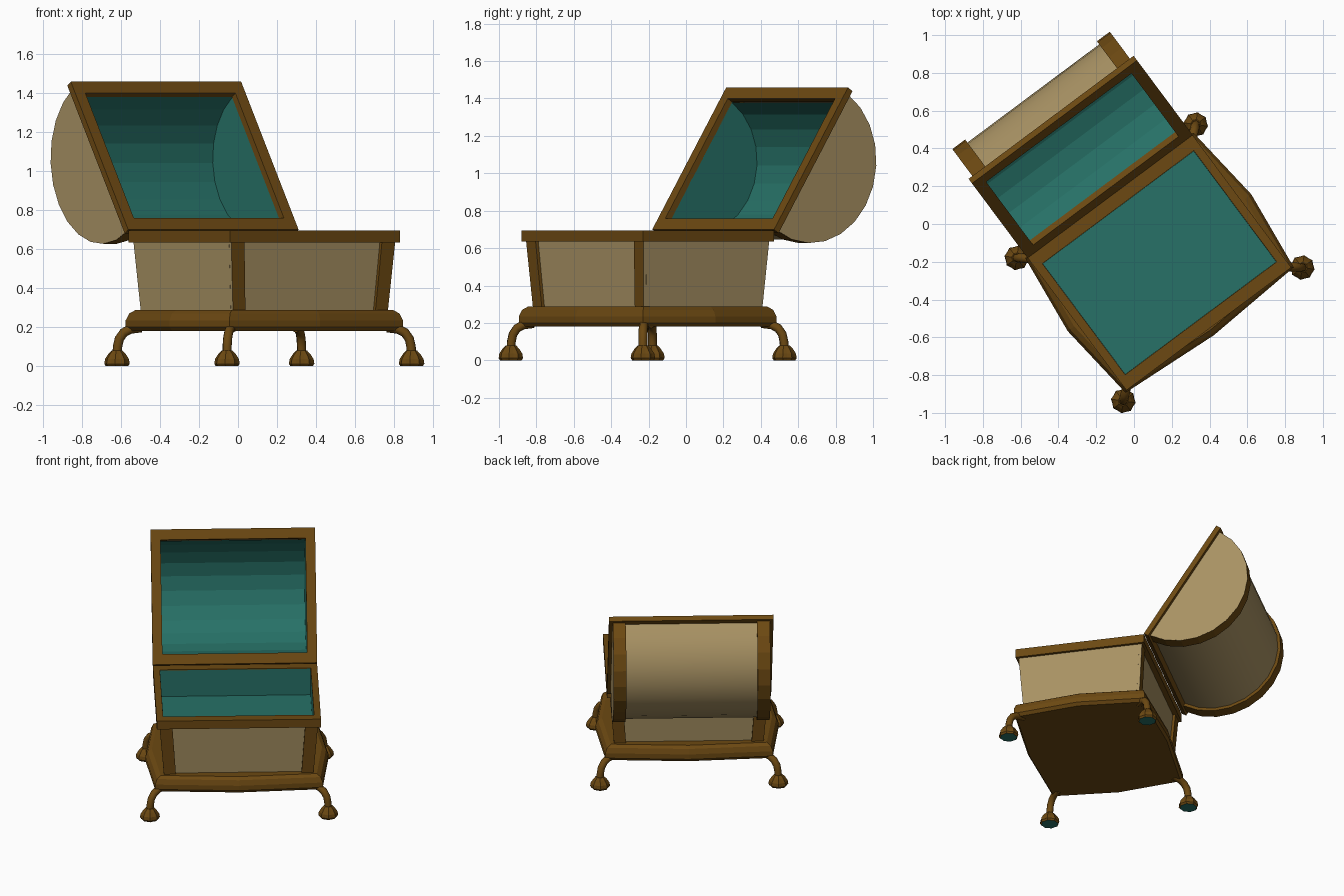
import bpy, bmesh, math
from mathutils import Matrix, Vector

if "Cube" in bpy.data.objects:
    bpy.data.objects.remove(bpy.data.objects["Cube"])


def material(name, rgb):
    m = bpy.data.materials.new(name)
    m.diffuse_color = (*rgb, 1)
    m.use_nodes = True
    m.node_tree.nodes["Principled BSDF"].inputs["Base Color"].default_value = m.diffuse_color
    return m


BROWN = material("dark_bronze", (0.15, 0.066, 0.006))
TAN = material("tan_panel", (0.39, 0.285, 0.125))
TEAL = material("teal_lining", (0.02, 0.165, 0.135))

CHEST = Matrix.Translation((0.135, -0.205, 0)) @ Matrix.Rotation(math.radians(36.7), 4, 'Z')
# Lid frame: x along the hinge, y up the opened lid, -z out of its back
LID = CHEST @ Matrix.Translation((0, 0.437, 0.70)) @ Matrix.Rotation(math.radians(57), 4, 'X')
LID_MID, SEG = 0.45, 12


def loft(name, rings, mats, mat=CHEST, caps=True, wrap=False, rule=None,
         flip=False, closed=True, smooth=None):
    """Skin a row of point rings; rule(normal, centre) picks the material."""
    bm = bmesh.new()
    vs = [[bm.verts.new(p) for p in r] for r in rings]
    n = len(rings[0])
    for i in range(len(vs) if wrap else len(vs) - 1):
        a, b = vs[i], vs[(i + 1) % len(vs)]
        for j in range(n if closed else n - 1):
            k = (j + 1) % n
            bm.faces.new((a[j], a[k], b[k], b[j]))
    if caps and not wrap:
        bm.faces.new(list(reversed(vs[0])))
        bm.faces.new(vs[-1])
    if caps or wrap:
        bmesh.ops.recalc_face_normals(bm, faces=bm.faces)
    if flip:
        bmesh.ops.reverse_faces(bm, faces=bm.faces)
    bm.normal_update()
    if rule:
        for f in bm.faces:
            f.material_index = rule(f.normal, f.calc_center_median())
    me = bpy.data.meshes.new(name)
    bm.to_mesh(me)
    bm.free()
    for m in mats:
        me.materials.append(m)
    ob = bpy.data.objects.new(name, me)
    ob.matrix_world = mat
    bpy.context.collection.objects.link(ob)
    if smooth:
        bpy.ops.object.select_all(action='DESELECT')
        ob.select_set(True)
        bpy.context.view_layer.objects.active = ob
        bpy.ops.object.shade_smooth_by_angle(angle=math.radians(smooth))
    return ob


def rect(x0, x1, y0, y1, z):
    return [(x0, y0, z), (x1, y0, z), (x1, y1, z), (x0, y1, z)]


def box(x, y, z):
    return rect(-x, x, -y, y, z)


def frame(name, hx, y0, y1, bx, by, z0, z1, mat):
    def outer(z): return rect(-hx, hx, y0, y1, z)
    def inner(z): return rect(-hx + bx, hx - bx, y0 + by, y1 - by, z)
    loft(name, [outer(z0), outer(z1), inner(z1), inner(z0)], [BROWN], mat, wrap=True)


def arc(x, ry, rz):
    """Half-round lid section at hinge position x."""
    return [(x, LID_MID + ry * math.cos(math.pi * i / SEG),
             -0.034 - rz * math.sin(math.pi * i / SEG)) for i in range(SEG + 1)]


# Bulging base plate
def base_ring(s, z):
    pts = [(-0.55, -0.44), (0, -0.475), (0.55, -0.44), (0.6, 0),
           (0.55, 0.44), (0, 0.475), (-0.55, 0.44), (-0.6, 0)]
    return [(x * s, y * s, z) for x, y in pts]


loft("base_plate", [base_ring(0.98, 0.18), base_ring(1.01, 0.20), base_ring(1.01, 0.235),
                    base_ring(0.985, 0.27), base_ring(0.94, 0.287)], [BROWN])

# Tapered body and corner posts
loft("body_panels", [box(0.495, 0.377, 0.27), box(0.525, 0.402, 0.64)], [TAN], caps=False)
for sx in (-1, 1):
    for sy in (-1, 1):
        def post_ring(x0, x1, y0, y1, z):
            return [(sx * px, sy * py, pz) for px, py, pz in rect(x0, x1, y0, y1, z)]
        loft("corner_post", [post_ring(0.415, 0.4945, 0.37, 0.395, 0.27),
                             post_ring(0.44, 0.5245, 0.37, 0.42, 0.64)], [BROWN, TAN],
             rule=lambda n, c: int(n.x * sx > 0.9))

# Rim and lining of the body
frame("body_rim", 0.544, -0.437, 0.437, 0.044, 0.07, 0.635, 0.695, CHEST)
loft("body_lining_walls", [box(0.499, 0.366, 0.50), box(0.499, 0.366, 0.69)],
     [TEAL], caps=False, flip=True)
loft("body_lining_floor", [box(0.499, 0.366, 0.49), box(0.499, 0.366, 0.50)], [TEAL])

# Lid: flat frame, domed shell, lining, end plates and raised bands
frame("lid_frame", 0.545, 0, 0.905, 0.065, 0.07, -0.036, 0, LID)
loft("lid_dome", [arc(-0.45, 0.415, 0.405), arc(0.45, 0.415, 0.405)], [TAN], LID,
     caps=False, closed=False, flip=True, smooth=40)
loft("lid_lining", [arc(-0.482, 0.382, 0.375), arc(0.482, 0.382, 0.375)], [TEAL], LID,
     caps=False, closed=False)
for s in (-1, 1):
    loft("lid_end_plate", [arc(s * 0.48, 0.434, 0.424), arc(s * 0.52, 0.434, 0.424)],
         [BROWN, TAN, TEAL], LID,
         rule=lambda n, c: 1 if n.x * s > 0.9 else 2 if n.x * s < -0.9 else 0)
    band = [arc(s * x, ry, rz) for x, ry, rz in
            ((0.435, 0.39, 0.38), (0.435, 0.435, 0.425),
             (0.519, 0.435, 0.425), (0.519, 0.39, 0.38))]
    loft("lid_band", band, [BROWN], LID, wrap=True, closed=False)

# Curved legs with ribbed feet
PATH = [(-0.02, 0.197), (0.035, 0.19), (0.07, 0.172), (0.093, 0.14), (0.102, 0.10), (0.105, 0.05)]
FOOT = [(0.058, 0.0), (0.066, 0.012), (0.062, 0.036), (0.045, 0.062), (0.028, 0.08)]
for sx in (-1, 1):
    for sy in (-1, 1):
        out = Vector((sx * 0.77, sy * 0.64, 0)).normalized()
        side = Vector((-out.y, out.x, 0))
        start = Vector((sx * 0.51, sy * 0.405, 0))
        rings = []
        for i, (s, z) in enumerate(PATH):
            a, b = PATH[max(i - 1, 0)], PATH[min(i + 1, len(PATH) - 1)]
            t = (out * (b[0] - a[0]) + Vector((0, 0, b[1] - a[1]))).normalized()
            up = side.cross(t)
            c = start + out * s + Vector((0, 0, z))
            rings.append([c + 0.024 * (side * math.cos(k * math.pi / 4) + up * math.sin(k * math.pi / 4))
                          for k in range(8)])
        loft("leg", rings, [BROWN], smooth=50)
        f = start + out * 0.105
        foot = [[(f.x + r * (1 - 0.1 * (k % 2)) * math.cos(k * math.pi / 8),
                  f.y + r * (1 - 0.1 * (k % 2)) * math.sin(k * math.pi / 8), z)
                 for k in range(16)] for r, z in FOOT]
        loft("foot", foot, [BROWN, TEAL], rule=lambda n, c: int(n.z < -0.95))
